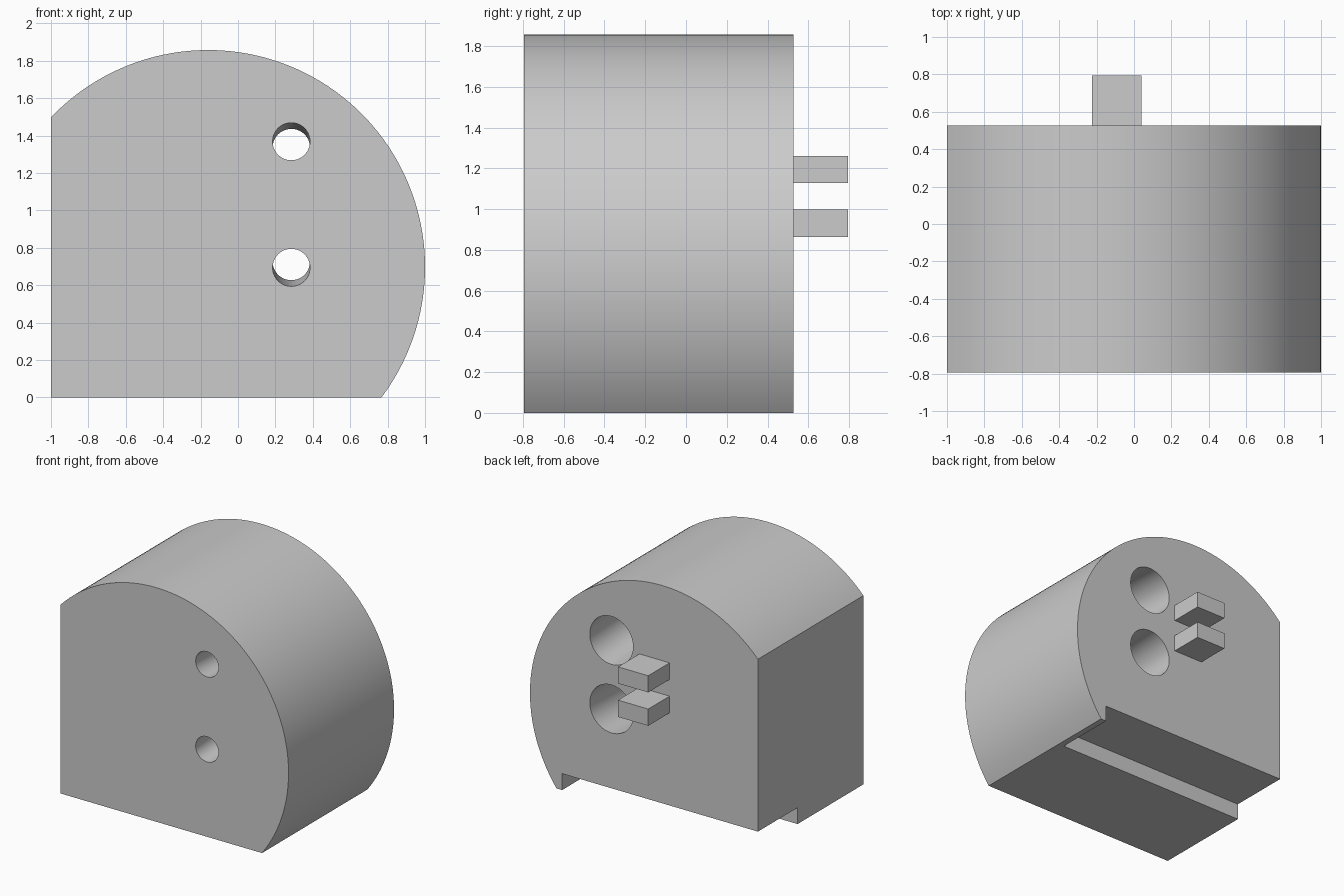
import bpy, bmesh, math
from mathutils import Vector

cube = bpy.data.objects.get("Cube")
if cube:
    bpy.data.objects.remove(cube, do_unlink=True)

FRONT, BACK, TIP = -0.795, 0.527, 0.795
CX, CZ, R = -0.16, 0.697, 1.16      # rounded outline
MID_Z = 1.031                       # height the two holes mirror about

grey = bpy.data.materials.new("light_grey")
grey.use_nodes = True
colour = (0.6, 0.6, 0.6, 1)
grey.diffuse_color = colour
grey.node_tree.nodes["Principled BSDF"].inputs["Base Color"].default_value = colour


def make(name, bm):
    bmesh.ops.recalc_face_normals(bm, faces=bm.faces)
    mesh = bpy.data.meshes.new(name)
    bm.to_mesh(mesh)
    bm.free()
    mesh.materials.append(grey)
    obj = bpy.data.objects.new(name, mesh)
    bpy.context.collection.objects.link(obj)
    return obj


def prism(name, outline, y0, y1):
    """Extrude an x-z outline along y."""
    bm = bmesh.new()
    face = bm.faces.new([bm.verts.new((x, y0, z)) for x, z in outline])
    out = bmesh.ops.extrude_face_region(bm, geom=[face])
    verts = [v for v in out["geom"] if isinstance(v, bmesh.types.BMVert)]
    bmesh.ops.translate(bm, verts=verts, vec=(0, y1 - y0, 0))
    return make(name, bm)


def box(name, x0, x1, y0, y1, z0, z1):
    return prism(name, [(x0, z0), (x1, z0), (x1, z1), (x0, z1)], y0, y1)


def rod(name, start, end, radius):
    bm = bmesh.new()
    axis = end - start
    bmesh.ops.create_cone(bm, cap_ends=True, segments=64, radius1=radius,
                          radius2=radius, depth=axis.length)
    bm.transform(axis.to_track_quat("Z", "Y").to_matrix().to_4x4())
    bmesh.ops.translate(bm, verts=bm.verts, vec=(start + end) / 2)
    return make(name, bm)


# Body: round block cut flat along the bottom and one side
a0 = math.asin(-CZ / R)
a1 = math.acos((-1 - CX) / R)
steps = 96
arc = [a0 + (a1 - a0) * i / steps for i in range(steps + 1)]
outline = [(CX + R * math.cos(a), CZ + R * math.sin(a)) for a in arc]
body = prism("body", outline + [(-1, 0)], FRONT, BACK)

# Rear step under the body, leaving a small lip at one end
cutters = [box("step_cutter", -1.2, 0.718, 0.03, 0.8, -0.2, 0.13)]

# Two slanted holes, each narrow in front and wide behind
for side in (1, -1):
    front = Vector((0.285, FRONT, MID_Z + side * 0.337))
    back = Vector((0.285, BACK, MID_Z + side * 0.272))
    along = back - front
    cutters.append(rod("narrow_cutter", front - along * 0.1, front + along * 0.7, 0.1))
    cutters.append(rod("wide_cutter", front + along * 0.5, back + along * 0.1, 0.19))

for cutter in cutters:
    cutter.hide_render = True
    mod = body.modifiers.new(cutter.name, "BOOLEAN")
    mod.operation = "DIFFERENCE"
    mod.solver = "EXACT"
    mod.object = cutter

# Bake the cuts, then drop the cutters
graph = bpy.context.evaluated_depsgraph_get()
baked = bpy.data.meshes.new_from_object(body.evaluated_get(graph))
body.modifiers.clear()
body.data = baked
for cutter in cutters:
    bpy.data.objects.remove(cutter, do_unlink=True)

# Prongs on the back face
box("upper_prong", -0.225, 0.04, BACK, TIP, 1.129, 1.261)
box("lower_prong", -0.225, 0.04, BACK, TIP, 0.864, 0.997)

# Smooth curved walls, keep edges sharp
bpy.ops.object.select_all(action="DESELECT")
body.select_set(True)
bpy.context.view_layer.objects.active = body
bpy.ops.object.shade_smooth_by_angle(angle=math.radians(30))
